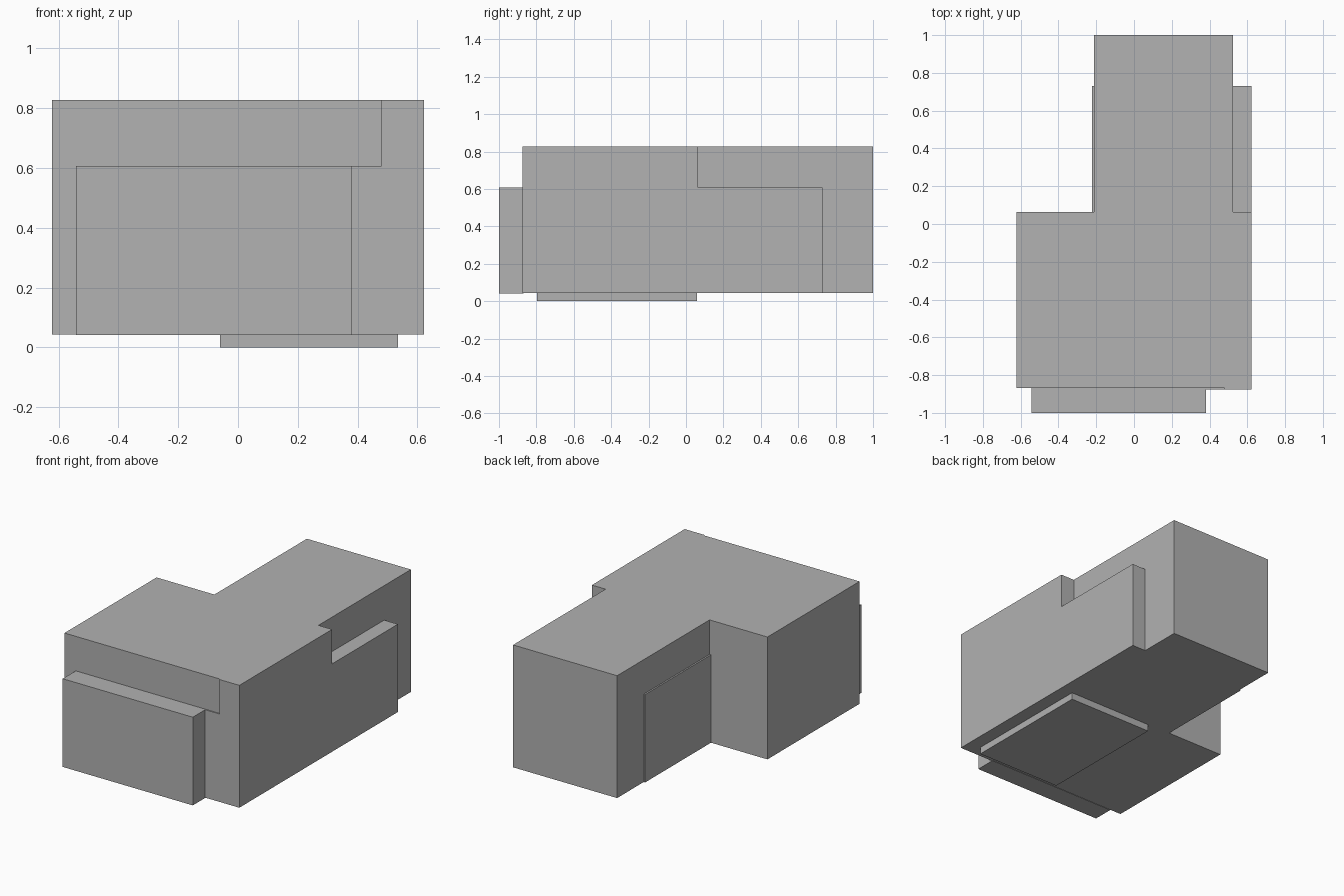
import bpy
import bmesh

cube = bpy.data.objects.get("Cube")
if cube:
    bpy.data.objects.remove(cube, do_unlink=True)

# Single matte grey
grey = bpy.data.materials.new("plain_grey")
grey.use_nodes = True
colour = (0.445, 0.445, 0.445, 1)
grey.diffuse_color = colour
grey.node_tree.nodes["Principled BSDF"].inputs["Base Color"].default_value = colour

FLOOR, LEDGE, ROOF = 0.044, 0.607, 0.828   # main levels
LEFT, RIGHT = -0.622, 0.622                # outer walls
REAR_LEFT, REAR_RIGHT = -0.212, 0.525      # rear wing walls
FRONT, STEP, MID = -0.868, -0.875, 0.064   # wall lines along the depth


def prism(name, outline, bottom, top):
    """Extrude a counter-clockwise plan outline between two heights."""
    bm = bmesh.new()
    base = bm.faces.new([bm.verts.new((x, y, bottom)) for x, y in outline])
    ext = bmesh.ops.extrude_face_region(bm, geom=[base], use_keep_orig=True)
    for v in ext["geom"]:
        if isinstance(v, bmesh.types.BMVert):
            v.co.z = top
    bmesh.ops.recalc_face_normals(bm, faces=bm.faces)
    mesh = bpy.data.meshes.new(name)
    bm.to_mesh(mesh)
    bm.free()
    mesh.materials.append(grey)
    obj = bpy.data.objects.new(name, mesh)
    bpy.context.collection.objects.link(obj)
    return obj


def box(name, x0, x1, y0, y1, bottom, top):
    return prism(name, [(x0, y0), (x1, y0), (x1, y1), (x0, y1)], bottom, top)


# Main building mass with rear wing and shallow step in the front wall
prism("main_block", [
    (LEFT, FRONT), (0.48, FRONT), (0.48, STEP), (RIGHT, STEP),
    (RIGHT, MID), (REAR_RIGHT, MID), (REAR_RIGHT, 1), (REAR_LEFT, 1),
    (REAR_LEFT, MID), (LEFT, MID)], FLOOR, ROOF)

# Lower side extensions of the rear wing
box("left_side_extension", REAR_RIGHT, RIGHT, MID, 0.73, FLOOR, LEDGE)
box("right_side_panel", -0.222, REAR_LEFT, MID, 0.73, FLOOR, LEDGE)

# Low front extension and the flush panel beside it
box("front_extension", -0.542, 0.38, -1, FRONT, FLOOR - 0.002, LEDGE)
box("front_panel", 0.38, 0.48, STEP, FRONT, FLOOR, LEDGE)

# Foundation plate
box("base_plate", -0.06, 0.535, -0.797, 0.06, 0, FLOOR)
